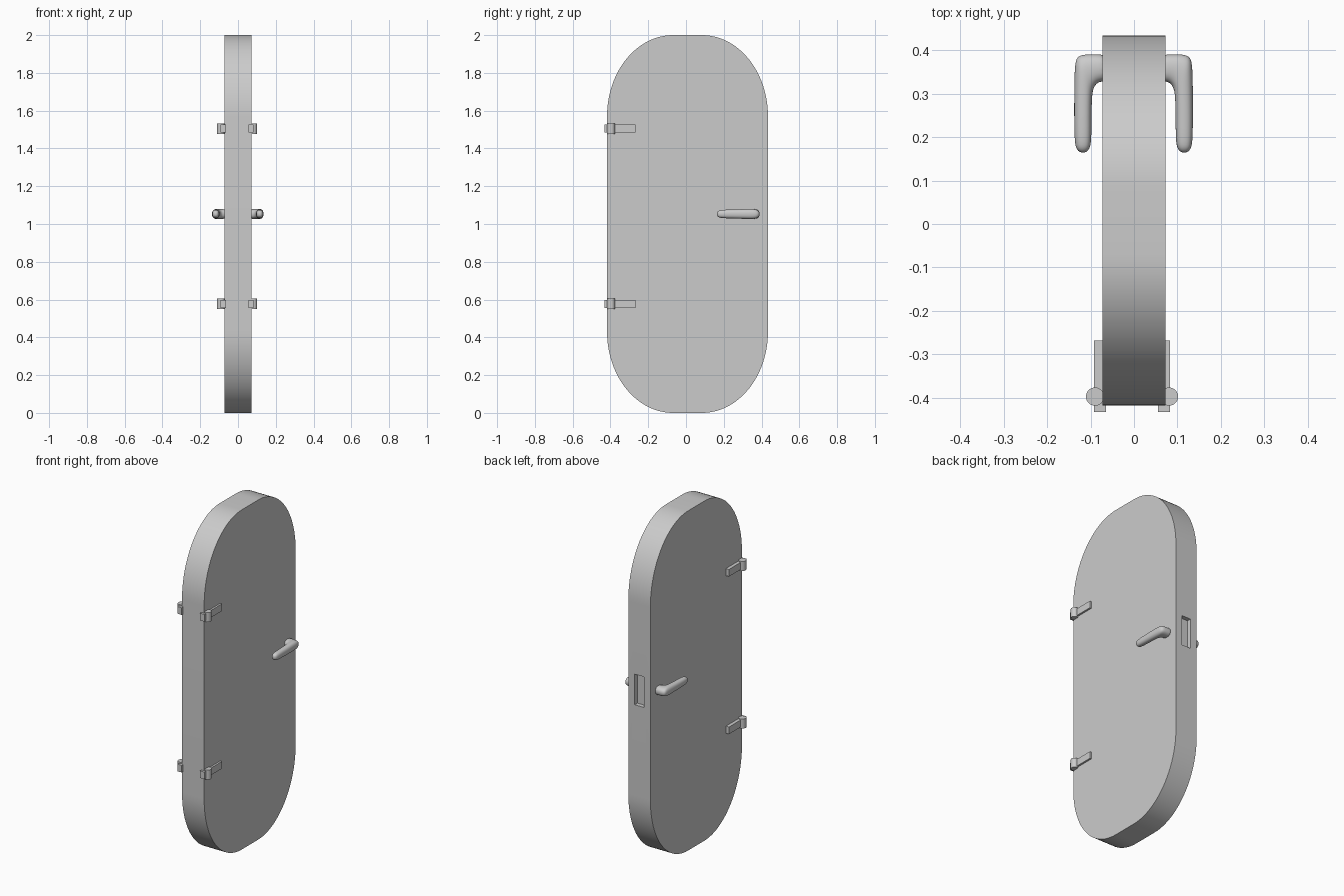
import bpy, bmesh
from math import sin, cos, pi
from mathutils import Vector

if "Cube" in bpy.data.objects:
    bpy.data.objects.remove(bpy.data.objects["Cube"])


def finish(name, bm, smooth=True):
    bmesh.ops.recalc_face_normals(bm, faces=bm.faces[:])
    me = bpy.data.meshes.new(name)
    bm.to_mesh(me)
    bm.free()
    ob = bpy.data.objects.new(name, me)
    bpy.context.collection.objects.link(ob)
    if smooth:
        bpy.ops.object.select_all(action='DESELECT')
        ob.select_set(True)
        bpy.context.view_layer.objects.active = ob
        bpy.ops.object.shade_smooth_by_angle(angle=0.6)
    return ob


def box(name, x0, x1, y0, y1, z0, z1):
    bm = bmesh.new()
    bmesh.ops.create_cube(bm, size=1)
    for v in bm.verts:
        v.co = ((x0 + x1) / 2 + v.co.x * (x1 - x0),
                (y0 + y1) / 2 + v.co.y * (y1 - y0),
                (z0 + z1) / 2 + v.co.z * (z1 - z0))
    return finish(name, bm, False)


# Door slab: rectangle with large elliptical corners, extruded through x
T, A, B, N = 0.072, 0.35, 0.43, 24
Y0, Y1, H = -0.418, 0.434, 2.0
corners = [(Y1 - A, H - B), (Y0 + A, H - B), (Y0 + A, B), (Y1 - A, B)]
bm = bmesh.new()
outline = []
for q, (cy, cz) in enumerate(corners):
    for i in range(N + 1):
        a = (q + i / N) * pi / 2
        outline.append(bm.verts.new((-T, cy + A * cos(a), cz + B * sin(a))))
face = bm.faces.new(outline)
ext = bmesh.ops.extrude_face_region(bm, geom=[face])
bmesh.ops.translate(bm, vec=(2 * T, 0, 0),
                    verts=[g for g in ext['geom'] if isinstance(g, bmesh.types.BMVert)])
slab = finish("door_slab", bm)

# Latch recess cut into the free edge
cutter = box("latch_cutter", -0.03, 0.03, Y1 - 0.025, Y1 + 0.05, 0.965, 1.145)
cutter.hide_render = True
cutter.hide_viewport = True
cut = slab.modifiers.new("latch_recess", 'BOOLEAN')
cut.operation = 'DIFFERENCE'
cut.solver = 'EXACT'
cut.object = cutter
slab.modifiers.move(len(slab.modifiers) - 1, 0)


# Lever handle: rounded sections lofted between outer and inner (x, y) edges
SECTIONS = [((0.060, 0.390), (0.060, 0.328), 0.026),
            ((0.085, 0.391), (0.080, 0.327), 0.026),
            ((0.114, 0.391), (0.089, 0.318), 0.026),
            ((0.131, 0.386), (0.0935, 0.306), 0.027),
            ((0.136, 0.365), (0.0955, 0.290), 0.027),
            ((0.137, 0.300), (0.0965, 0.245), 0.025),
            ((0.137, 0.190), (0.0965, 0.190), 0.023),
            ((0.132, 0.172), (0.1010, 0.172), 0.018),
            ((0.123, 0.164), (0.1100, 0.164), 0.008)]


def handle(name, side):
    bm, rings, n = bmesh.new(), [], 16
    for (o, i, hz) in SECTIONS:
        o, i = Vector((*o, 0)), Vector((*i, 0))
        ring = []
        for k in range(n):
            c, s = cos(2 * pi * k / n), sin(2 * pi * k / n)
            p = (o + i) / 2 + (o - i) / 2 * (abs(c) ** 0.85 * (1 if c > 0 else -1))
            z = 1.053 + hz * abs(s) ** 0.85 * (1 if s > 0 else -1)
            ring.append(bm.verts.new((side * p.x - 0.001, p.y, z)))
        rings.append(ring)
    for a, b in zip(rings, rings[1:]):
        for k in range(n):
            bm.faces.new((a[k], a[(k + 1) % n], b[(k + 1) % n], b[k]))
    bm.faces.new(rings[0])
    bm.faces.new(rings[-1])
    ob = finish(name, bm, False)
    ob.data.shade_smooth()
    ob.modifiers.new("rounding", 'SUBSURF').levels = 2
    ob.modifiers[0].render_levels = 2


# Hinge: leaf on the door face, frame leaf and knuckle barrel
def hinge(tag, side, z):
    def span(a, b):
        return sorted((side * a - 0.0045, side * b - 0.0045))
    box("hinge_leaf_" + tag, *span(0.060, 0.0875), -0.397, -0.268, z - 0.021, z + 0.021)
    box("hinge_frame_leaf_" + tag, *span(0.0595, 0.0875), -0.432, -0.410, z - 0.021, z + 0.021)
    box("hinge_web_" + tag, *span(0.0700, 0.0875), -0.432, -0.397, z - 0.021, z + 0.021)
    bm = bmesh.new()
    bmesh.ops.create_cone(bm, cap_ends=True, segments=32, radius1=0.021,
                          radius2=0.021, depth=0.056)
    bmesh.ops.translate(bm, verts=bm.verts, vec=(side * 0.085 - 0.0045, -0.397, z))
    finish("hinge_knuckle_" + tag, bm)


for side, s_name in ((-1, "left"), (1, "right")):
    handle("lever_handle_" + s_name, side)
    for z, z_name in ((0.577, "lower"), (1.505, "upper")):
        hinge(f"{s_name}_{z_name}", side, z)
